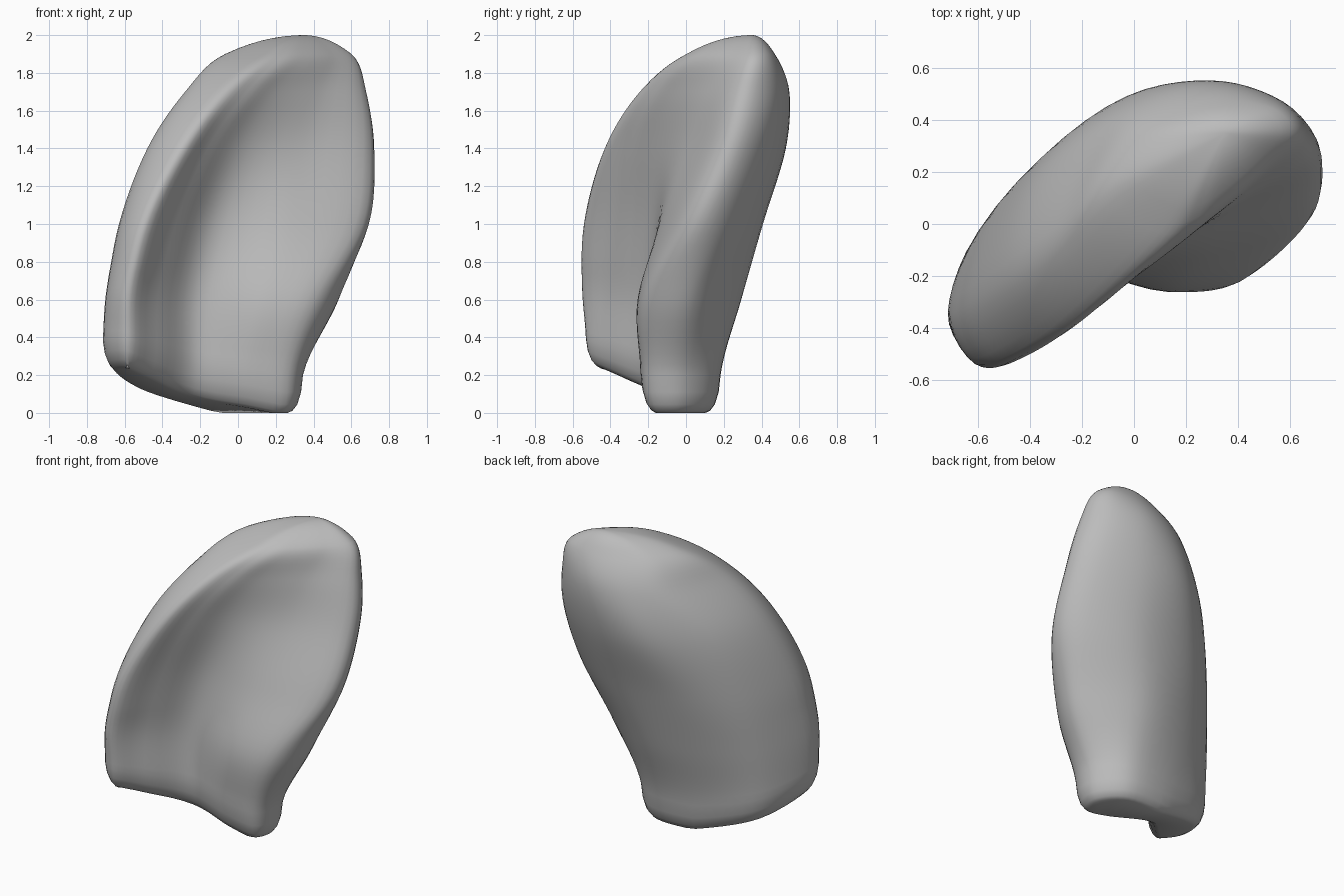
import bpy
import bmesh
from mathutils import Vector

# Remove the default cube only
default = bpy.data.objects.get("Cube")
if default:
    bpy.data.objects.remove(default, do_unlink=True)

# Guide lines running up the shell, one (x, y) pair per height, in order round the section
HEIGHTS = [.2, .6, 1, 1.4, 1.7, 1.9]
GUIDES = {
    "rim_front": [(-.59, -.53), (-.58, -.55), (-.5, -.54), (-.31, -.43), (-.1, -.24), (.13, .01)],
    "rim_outer": [(-.715, -.34), (-.695, -.34), (-.63, -.3), (-.48, -.2), (-.28, -.05), (-.065, .14)],
    "back_outer": [(-.57, 0), (-.55, .04), (-.49, .11), (-.36, .21), (-.14, .33), (.02, .33)],
    "back_middle": [(-.22, .15), (-.21, .24), (-.17, .35), (-.05, .48), (.08, .5), (.18, .43)],
    "back_inner": [(.15, .17), (.19, .28), (.27, .4), (.31, .52), (.35, .545), (.36, .47)],
    "edge_back": [(.335, -.01), (.52, .05), (.63, .22), (.64, .38), (.6, .45), (.54, .44)],
    "edge_front": [(.29, -.21), (.44, -.2), (.66, 0), (.7, .18), (.67, .28), (.6, .35)],
    "lobe_front": [(.06, -.24), (.16, -.255), (.28, -.13), (.34, .01), (.43, .11), (.5, .23)],
    "hollow": [(-.22, -.2), (-.2, -.19), (-.12, -.17), (.02, -.14), (.2, -.05), (.38, .12)],
    "rim_inner": [(-.43, -.39), (-.42, -.38), (-.33, -.36), (-.16, -.3), (.05, -.17), (.25, .03)],
}
APEX = Vector((.35, .35, 2))
AROUND = 6
UPWARD = 7


def blend(a, b, c, d, t):
    """Smooth curve from b to c, guided by the neighbours a and d."""
    m, n = (c - a) / 2, (d - b) / 2
    return b + m * t + (3 * (c - b) - 2 * m - n) * t ** 2 + (2 * (b - c) + m + n) * t ** 3


def smooth_column(points):
    """Resample one guide line from the base to just below the crown."""
    path = [points[0] - Vector((0, 0, .4))] + points + [APEX]
    column = []
    for i in range(len(points) - 1):
        column += [blend(*path[i:i + 4], step / UPWARD) for step in range(UPWARD)]
    return column + [points[-1]]


def smooth_ring(points):
    """Resample one closed cross-section."""
    count = len(points)
    ring = []
    for i in range(count):
        near = [points[(i + k) % count] for k in (-1, 0, 1, 2)]
        ring += [blend(*near, step / AROUND) for step in range(AROUND)]
    return ring


def inset_ring(ring, amount, height):
    """Copy a ring, drawn inwards and moved to another height."""
    result = []
    for i, p in enumerate(ring):
        along = (ring[(i + 1) % len(ring)] - ring[i - 1]).normalized()
        result.append(Vector((p.x + along.y * amount, p.y - along.x * amount, height)))
    return result


def raise_base(p):
    """Tilt the underside up towards the outer rim."""
    fade = min(max(1 - p.z / .8, 0), 1)
    return Vector((p.x, p.y, p.z + fade * max(-.22 * p.x - .24 * p.y, 0)))


# Shell walls
columns = [smooth_column([Vector((x, y, z)) for (x, y), z in zip(line, HEIGHTS)])
           for line in GUIDES.values()]
walls = [smooth_ring(list(level)) for level in zip(*columns)]

# Rounded underside and domed crown
foot = [inset_ring(walls[0], amount, height)
        for amount, height in ((.08, 0), (.055, .012), (.03, .045), (.01, .11))]
crown = []
for scale in (.85, .7, .55, .4, .25, .1):
    crown.append([Vector((APEX.x + (p.x - APEX.x) * scale,
                          APEX.y + (p.y - APEX.y) * scale,
                          APEX.z - .1 * scale ** 2)) for p in walls[-1]])

# Skin the rings
bm = bmesh.new()
rings = [[bm.verts.new(raise_base(p)) for p in ring] for ring in foot + walls + crown]
for low, high in zip(rings, rings[1:]):
    for i in range(len(low)):
        j = (i + 1) % len(low)
        bm.faces.new((low[i], low[j], high[j], high[i]))
underside = bm.faces.new(rings[0])
tip = bm.verts.new(APEX)
for i, vert in enumerate(rings[-1]):
    bm.faces.new((rings[-1][i - 1], vert, tip))
bmesh.ops.triangulate(bm, faces=[underside])
bmesh.ops.recalc_face_normals(bm, faces=bm.faces[:])

mesh = bpy.data.meshes.new("curved_shell")
bm.to_mesh(mesh)
bm.free()
shell = bpy.data.objects.new("curved_shell", mesh)
bpy.context.collection.objects.link(shell)

# Plain grey material
grey = bpy.data.materials.new("plain_grey")
grey.use_nodes = True
colour = (.5, .5, .5, 1)
grey.diffuse_color = colour
for node in grey.node_tree.nodes:
    if node.type == "BSDF_PRINCIPLED":
        node.inputs["Base Color"].default_value = colour
mesh.materials.append(grey)

# Smooth shading
bpy.ops.object.select_all(action="DESELECT")
shell.select_set(True)
bpy.context.view_layer.objects.active = shell
bpy.ops.object.shade_smooth()
